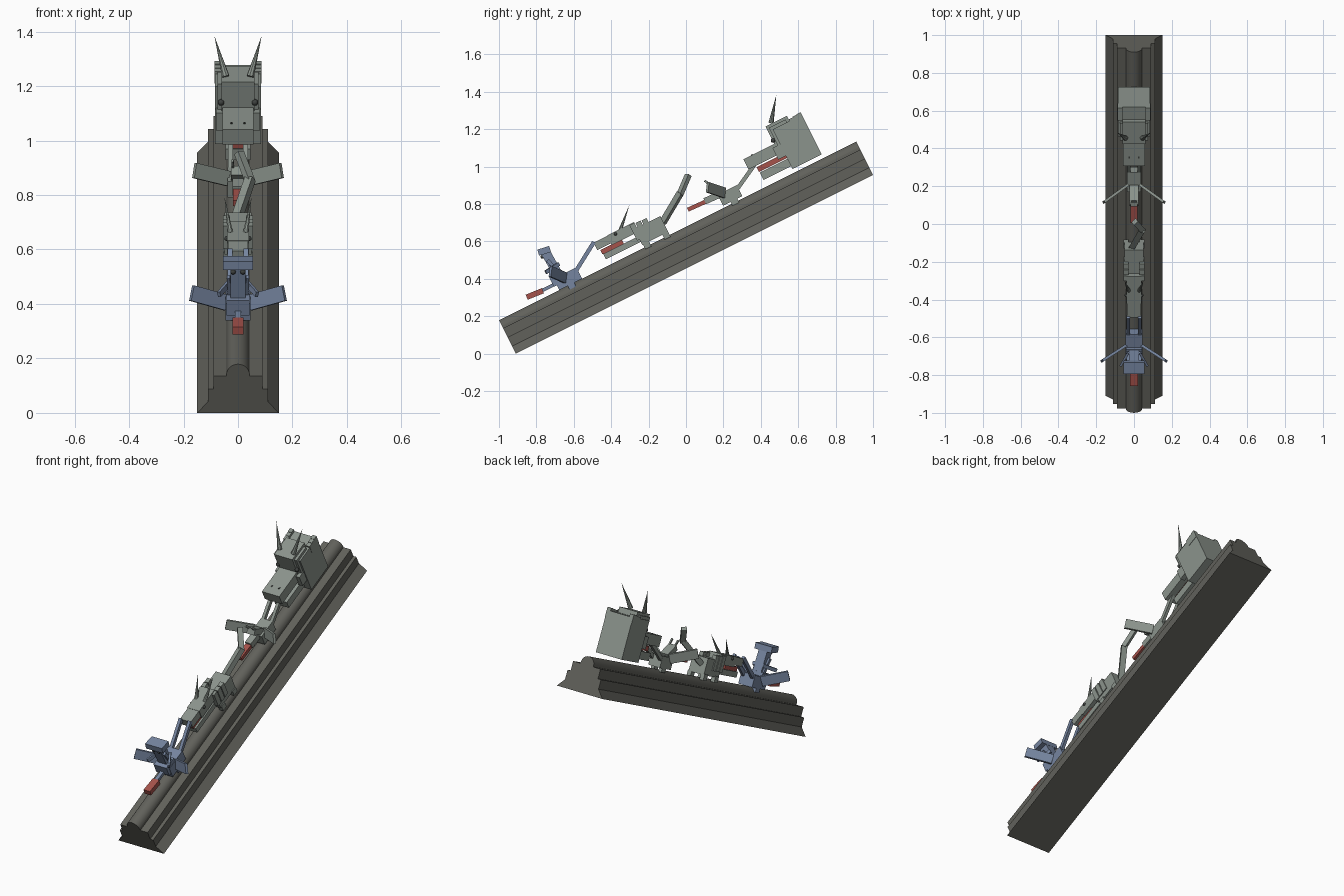
import bpy, bmesh, math
from mathutils import Matrix, Vector

if "Cube" in bpy.data.objects:
    bpy.data.objects.remove(bpy.data.objects["Cube"])


def material(name, rgb):
    m = bpy.data.materials.new(name)
    m.use_nodes = True
    m.diffuse_color = (*rgb, 1)
    m.node_tree.nodes["Principled BSDF"].inputs["Base Color"].default_value = (*rgb, 1)
    return m


STONE = material("dark stone", (0.12, 0.12, 0.105))
GREY = material("grey green", (0.26, 0.295, 0.265))
BLUE = material("slate blue", (0.18, 0.235, 0.35))
RED = material("tongue red", (0.38, 0.085, 0.07))
DARK = material("eye dark", (0.05, 0.055, 0.052))

# Slope frame: x across, y along the ramp, z away from the ramp
SLOPE = Matrix.Translation((0, -0.91, 0)) @ Matrix.Rotation(math.atan(0.5), 4, 'X')


def finish(name, bm, mat):
    bmesh.ops.recalc_face_normals(bm, faces=bm.faces)
    me = bpy.data.meshes.new(name)
    bm.to_mesh(me)
    bm.free()
    me.materials.append(mat)
    ob = bpy.data.objects.new(name, me)
    bpy.context.collection.objects.link(ob)
    return ob


def slope_box(name, mat, x, u, v):
    """Box aligned to the ramp, given ranges across, along and off it."""
    bm = bmesh.new()
    bmesh.ops.create_cube(bm, size=1)
    size = [b - a for a, b in (x, u, v)]
    mid = [(a + b) / 2 for a, b in (x, u, v)]
    bm.transform(SLOPE @ Matrix.Translation(mid) @ Matrix.Diagonal((*size, 1)))
    return finish(name, bm, mat)


def bar(name, mat, p, q, wide, deep):
    """Box from p to q; wide is horizontal, deep is the other way."""
    p, q = Vector(p), Vector(q)
    d = (q - p).normalized()
    side = d.cross(Vector((0, 0, 1))).normalized()
    up = side.cross(d)
    rot = Matrix((side, d, up)).transposed().to_4x4()
    bm = bmesh.new()
    bmesh.ops.create_cube(bm, size=1)
    bm.transform(Matrix.Translation((p + q) / 2) @ rot
                 @ Matrix.Diagonal((wide, (q - p).length, deep, 1)))
    return finish(name, bm, mat)


def spike(name, mat, p, q, r):
    p, q = Vector(p), Vector(q)
    bm = bmesh.new()
    bmesh.ops.create_cone(bm, cap_ends=True, segments=8, radius1=r, radius2=0,
                          depth=(q - p).length)
    bm.transform(Matrix.Translation((p + q) / 2)
                 @ (q - p).to_track_quat('Z', 'Y').to_matrix().to_4x4())
    return finish(name, bm, mat)


def ball(name, mat, p, r):
    bm = bmesh.new()
    bmesh.ops.create_uvsphere(bm, u_segments=12, v_segments=8, radius=r)
    bm.transform(Matrix.Translation(p))
    for f in bm.faces:
        f.smooth = True
    return finish(name, bm, mat)


def flip(p, s):
    return (p[0] * s, p[1], p[2])


SIDES = (("left", 1), ("right", -1))


def pair(make, name, mat, p, q, *dims):
    for label, s in SIDES:
        make(label + "_" + name, mat, flip(p, s), flip(q, s), *dims)


def eyes(name, p, r):
    for label, s in SIDES:
        ball(label + "_" + name, DARK, flip(p, s), r)


# Stepped ramp with a rounded ridge
half = [(0.15, 0), (0.11, 0.045), (0.11, 0.098), (0.09, 0.098), (0.09, 0.152), (0.042, 0.152)]
ridge = [(0.042 * math.cos(a), 0.158 + 0.042 * math.sin(a))
         for a in (math.pi * i / 16 for i in range(17))]
outline = half + ridge + [(-x, v) for x, v in reversed(half)]
bm = bmesh.new()
face = bm.faces.new([bm.verts.new((x, 0, v)) for x, v in outline])
ext = bmesh.ops.extrude_face_region(bm, geom=[face])
bmesh.ops.translate(bm, vec=(0, 2.135, 0),
                    verts=[g for g in ext["geom"] if isinstance(g, bmesh.types.BMVert)])
bm.transform(SLOPE)
ramp = finish("ramp", bm, STONE)
for poly in ramp.data.polygons:
    n = SLOPE.to_3x3().inverted() @ poly.normal
    poly.use_smooth = n.z > 0.1 and (SLOPE.inverted() @ poly.center).z > 0.157

# Large beast at the top
slope_box("large_body", GREY, (-0.085, 0.085), (1.765, 1.94), (0.222, 0.458))
slope_box("large_crown", GREY, (-0.06, 0.06), (1.737, 1.865), (0.33, 0.49))
slope_box("large_brow", GREY, (-0.075, 0.075), (1.75, 1.85), (0.33, 0.475))
slope_box("large_snout", GREY, (-0.057, 0.057), (1.553, 1.76), (0.325, 0.386))
slope_box("large_tongue", RED, (-0.022, 0.022), (1.597, 1.765), (0.287, 0.316))
slope_box("large_jaw", GREY, (-0.045, 0.045), (1.6, 1.77), (0.238, 0.283))
for label, s in SIDES:
    xs = sorted((0.062 * s, 0.087 * s))
    for i in range(3):
        slope_box(f"{label}_large_mane_{i}", GREY, xs,
                  (1.865 + i * 0.025, 1.89 + i * 0.025), (0.42, 0.468 + i * 0.003))
    slope_box(label + "_large_cheek", GREY, sorted((0.05 * s, 0.08 * s)),
              (1.72, 1.78), (0.3, 0.37))
    slope_box(label + "_large_nostril", DARK, sorted((0.02 * s, 0.028 * s)),
              (1.6, 1.61), (0.38, 0.389))
pair(spike, "large_horn", GREY, (0.045, 0.455, 1.235), (0.087, 0.483, 1.385), 0.014)
eyes("large_eye", (0.062, 0.465, 1.14), 0.012)

# Small grey creature caught by the large beast
slope_box("caught_body", GREY, (-0.038, 0.038), (1.345, 1.46), (0.212, 0.278))
pair(bar, "caught_leg", GREY, (0.028, 0.27, 0.875), (0.028, 0.366, 1.01), 0.018, 0.022)
pair(bar, "caught_arm", GREY, (0.035, 0.205, 0.86), (0.16, 0.115, 0.89), 0.014, 0.056)
bar("caught_neck", GREY, (0, 0.2, 0.86), (0, 0.1, 0.815), 0.04, 0.035)
bar("caught_head", GREY, (0, 0.12, 0.89), (0, 0.2, 0.865), 0.05, 0.035)
pair(bar, "caught_finger", GREY, (0.015, 0.17, 0.87), (0.02, 0.1, 0.925), 0.008, 0.012)
bar("caught_tongue", RED, (0, 0.105, 0.813), (0, 0.01, 0.77), 0.036, 0.022)
for label, s in SIDES:
    slope_box(label + "_caught_foot", GREY, sorted((0.015 * s, 0.035 * s)),
              (1.39, 1.43), (0.19, 0.215))

# Middle beast with a bent tail
slope_box("middle_body", GREY, (-0.05, 0.05), (0.865, 1.02), (0.218, 0.313))
slope_box("middle_head", GREY, (-0.04, 0.04), (0.72, 0.88), (0.29, 0.347))
slope_box("middle_snout", GREY, (-0.036, 0.036), (0.637, 0.73), (0.3, 0.345))
slope_box("middle_tongue", RED, (-0.02, 0.02), (0.652, 0.78), (0.268, 0.294))
slope_box("middle_jaw", GREY, (-0.032, 0.032), (0.657, 0.87), (0.236, 0.268))
for label, s in SIDES:
    xs = sorted((0.03 * s, 0.055 * s))
    for i in range(3):
        slope_box(f"{label}_middle_mane_{i}", GREY, xs,
                  (0.85 + i * 0.035, 0.88 + i * 0.035), (0.25, 0.342 - i * 0.003))
    for i, u in enumerate((0.87, 0.985)):
        slope_box(f"{label}_middle_foot_{i}", GREY, xs, (u, u + 0.035), (0.19, 0.225))
pair(spike, "middle_horn", GREY, (0.028, -0.352, 0.66), (0.05, -0.303, 0.795), 0.011)
eyes("middle_eye", (0.041, -0.377, 0.64), 0.009)
bar("middle_tail_base", GREY, (-0.01, -0.125, 0.7), (0.045, -0.03, 0.86), 0.032, 0.03)
bar("middle_tail_tip", GREY, (0.045, -0.033, 0.85), (0.004, 0.012, 0.955), 0.03, 0.024)

# Blue creature at the lower end
slope_box("blue_body", BLUE, (-0.045, 0.045), (0.36, 0.497), (0.2, 0.268))
pair(bar, "blue_leg", BLUE, (0.03, -0.59, 0.44), (0.03, -0.492, 0.597), 0.018, 0.022)
pair(bar, "blue_arm", BLUE, (0.045, -0.645, 0.405), (0.17, -0.725, 0.44), 0.014, 0.058)
bar("blue_neck", BLUE, (0, -0.665, 0.39), (0, -0.752, 0.545), 0.055, 0.05)
bar("blue_brow", BLUE, (0, -0.79, 0.54), (0, -0.727, 0.56), 0.11, 0.034)
bar("blue_chest", BLUE, (0, -0.72, 0.385), (0, -0.65, 0.42), 0.085, 0.06)
pair(bar, "blue_whisker", BLUE, (0.03, -0.68, 0.48), (0.07, -0.75, 0.435), 0.012, 0.02)
pair(bar, "blue_rib", BLUE, (0.03, -0.67, 0.42), (0.035, -0.74, 0.5), 0.012, 0.018)
bar("blue_tongue_root", BLUE, (0, -0.7, 0.372), (0, -0.77, 0.338), 0.022, 0.018)
bar("blue_tongue", RED, (0, -0.765, 0.337), (0, -0.852, 0.302), 0.042, 0.029)
for label, s in SIDES:
    slope_box(label + "_blue_foot", BLUE, sorted((0.015 * s, 0.045 * s)),
              (0.41, 0.45), (0.178, 0.205))
eyes("blue_eye", (0.018, -0.768, 0.518), 0.01)
